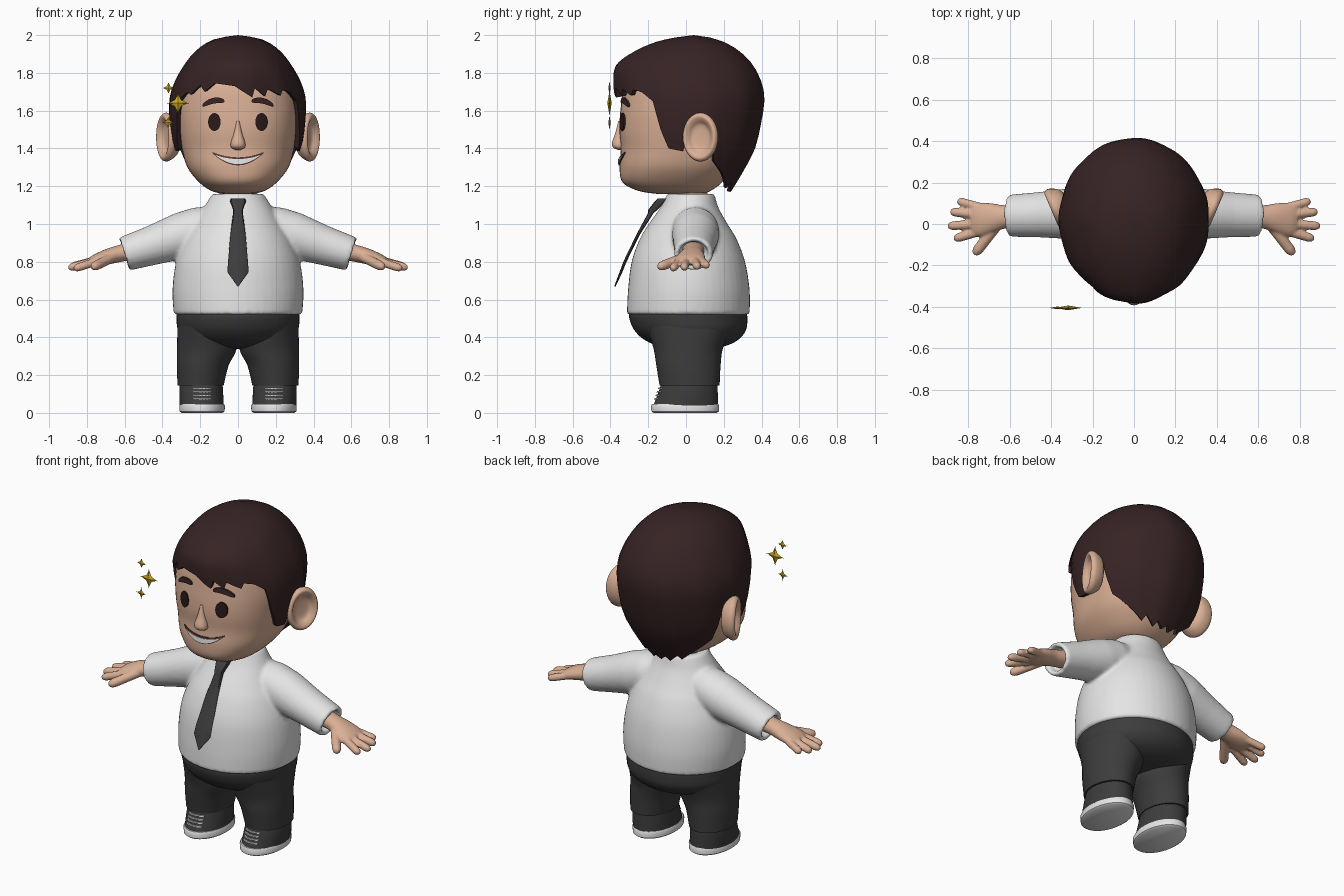
import bpy, bmesh, math
from mathutils import Vector

if "Cube" in bpy.data.objects:
    bpy.data.objects.remove(bpy.data.objects["Cube"])


def material(name, *rgb):
    m = bpy.data.materials.new(name)
    m.use_nodes = True
    m.diffuse_color = (*rgb, 1)
    m.node_tree.nodes["Principled BSDF"].inputs["Base Color"].default_value = (*rgb, 1)
    return m


SKIN = material("skin", .70, .43, .30)
HAIR = material("dark_brown_hair", .038, .017, .018)
EYE = material("eye_brown", .022, .010, .010)
MOUTH = material("mouth_brown", .10, .04, .03)
SHIRT = material("white_cloth", .78, .78, .78)
CHARCOAL = material("charcoal_cloth", .046, .046, .046)
LACE = material("lace_grey", .55, .55, .55)
GOLD = material("gold", .62, .40, .015)


# ---------- helpers ----------
def smooth_keys(keys, steps=5):
    """Catmull-Rom through tuples."""
    out = []
    for i in range(len(keys) - 1):
        p0, p1, p2, p3 = (keys[min(max(i + k, 0), len(keys) - 1)] for k in (-1, 0, 1, 2))
        for s in range(steps):
            t = s / steps
            out.append(tuple(b + .5 * t * (c - a + t * (2*a - 5*b + 4*c - d + t * (3*(b - c) + d - a)))
                             for a, b, c, d in zip(p0, p1, p2, p3)))
    return out + [tuple(keys[-1])]


def bridge(bm, rings, caps=True):
    rows = [[bm.verts.new(p) for p in r] for r in rings]
    n = len(rows[0])
    for a, b in zip(rows, rows[1:]):
        for i in range(n):
            bm.faces.new((a[i], a[(i + 1) % n], b[(i + 1) % n], b[i]))
    if caps:
        bm.faces.new(rows[0])
        bm.faces.new(rows[-1])


def stack(bm, keys, n=48, power=2.0):
    """Upright loft; each key is (z, centre x, half width, front y, back y)."""
    rings = []
    for z, cx, rx, yf, yb in keys:
        ring = []
        for i in range(n):
            a = 2 * math.pi * i / n
            c, s = math.cos(a), math.sin(a)
            c, s = (math.copysign(abs(v) ** (2 / power), v) for v in (c, s))
            ring.append(Vector((cx + rx * c, (yf + yb) / 2 + (yb - yf) / 2 * s, z)))
        rings.append(ring)
    bridge(bm, rings)


def tube(bm, keys, side=1, n=24):
    """Loft along any straight direction; each key is (x, y, z, radius a, radius b)."""
    axis = (Vector(keys[-1][:3]) - Vector(keys[0][:3])).normalized()
    u = Vector((0, 1, 0))
    u = (u - axis * u.dot(axis)).normalized()
    v = axis.cross(u)
    rings = []
    for x, y, z, a, b in keys:
        ring = []
        for i in range(n):
            t = 2 * math.pi * i / n
            p = Vector((x, y, z)) + u * a * math.cos(t) + v * b * math.sin(t)
            ring.append(Vector((p.x * side, p.y, p.z)))
        rings.append(ring)
    bridge(bm, rings)


def finish(bm, name, mat, mirror=False, voxel=0, smoothing=0, angle=40):
    bmesh.ops.remove_doubles(bm, verts=bm.verts, dist=.0002)
    bmesh.ops.recalc_face_normals(bm, faces=bm.faces)
    me = bpy.data.meshes.new(name)
    bm.to_mesh(me)
    bm.free()
    ob = bpy.data.objects.new(name, me)
    bpy.context.collection.objects.link(ob)
    me.materials.append(mat)
    bpy.ops.object.select_all(action='DESELECT')
    ob.select_set(True)
    bpy.context.view_layer.objects.active = ob
    bpy.ops.object.shade_smooth_by_angle(angle=math.radians(angle))
    if mirror:
        ob.modifiers.new("mirror", 'MIRROR').use_mirror_merge = False
    if voxel:
        r = ob.modifiers.new("blend", 'REMESH')
        r.mode, r.voxel_size, r.use_smooth_shade = 'VOXEL', voxel, True
        s = ob.modifiers.new("soften", 'SMOOTH')
        s.factor, s.iterations = .5, smoothing
    return ob


def solid(name, keys, mat, steps=5, n=48, power=2.0, mirror=False):
    bm = bmesh.new()
    stack(bm, smooth_keys(keys, steps), n, power)
    return finish(bm, name, mat, mirror)


def section(dense, z):
    for a, b in zip(dense, dense[1:]):
        if min(a[0], b[0]) <= z <= max(a[0], b[0]) and a[0] != b[0]:
            t = (z - a[0]) / (b[0] - a[0])
            return [p + (q - p) * t for p, q in zip(a, b)]
    return dense[0] if abs(z - dense[0][0]) < abs(z - dense[-1][0]) else dense[-1]


def plate(name, dense, power, cx, half, low, high, mat, lift=.006, mirror=False, n=16):
    """Thin patch hugging the front of a stacked body; low and high are functions of u in -1..1."""
    bm = bmesh.new()
    cols = []
    for i in range(n + 1):
        u = -math.cos(math.pi * i / n)
        col = []
        for j in range(5):
            x, z = cx + half * u, low(u) + (high(u) - low(u)) * j / 4
            _, c, rx, yf, yb = section(dense, z)
            d = (1 - min(1, abs(x - c) / rx) ** power) ** (1 / power)
            col.append(bm.verts.new((x, (yf + yb) / 2 - (yb - yf) / 2 * d - lift, z)))
        cols.append(col)
    for a, b in zip(cols, cols[1:]):
        for j in range(4):
            bm.faces.new((a[j], b[j], b[j + 1], a[j + 1]))
    rim = bmesh.ops.extrude_edge_only(bm, edges=[e for e in bm.edges if e.is_boundary])
    bmesh.ops.translate(bm, vec=(0, lift + .003, 0),
                        verts=[v for v in rim["geom"] if isinstance(v, bmesh.types.BMVert)])
    return finish(bm, name, mat, mirror)


# ---------- head and face ----------
HP = 2.3
head_keys = [(1.158, 0, .07, -.14, .08), (1.175, 0, .14, -.25, .13), (1.22, 0, .205, -.335, .19),
             (1.3, 0, .268, -.352, .25), (1.4, 0, .297, -.345, .29), (1.5, 0, .314, -.353, .32),
             (1.62, 0, .322, -.345, .34), (1.75, 0, .295, -.32, .32), (1.86, 0, .2, -.22, .24),
             (1.92, 0, .08, -.08, .1)]
head = smooth_keys(head_keys)
solid("head", head_keys, SKIN, power=HP)
solid("neck", [(1.08, 0, .1, -.07, .11), (1.13, 0, .1, -.07, .11), (1.2, 0, .105, -.08, .12)], SKIN)
solid("nose", [(1.545, 0, .008, -.358, -.33), (1.48, 0, .022, -.375, -.33), (1.43, 0, .038, -.392, -.32),
               (1.405, 0, .036, -.386, -.32), (1.393, 0, .016, -.362, -.33)], SKIN, n=24)

arc = lambda u: math.sqrt(max(0, 1 - u * u))
plate("eyes", head, HP, .125, .033, lambda u: 1.54 - .047 * arc(u), lambda u: 1.54 + .047 * arc(u),
      EYE, .008, True)
brow = lambda u: 1.652 - .012 * u - .014 * u * u
plate("eyebrows", head, HP, .13, .058, lambda u: brow(u) - .015 * arc(u) ** .6,
      lambda u: brow(u) + .016 * arc(u) ** .6, HAIR, .009, True)
plate("mouth", head, HP, 0, .135, lambda u: 1.31 + .064 * u * u, lambda u: 1.353 + .028 * u * u, MOUTH, .005)
plate("teeth", head, HP, 0, .118, lambda u: 1.317 + .047 * u * u, lambda u: 1.344 + .021 * u * u, SHIRT, .009)

# ears: dished discs turned a little to the front
bm = bmesh.new()
normal = Vector((.92, -.39, 0))
ear = [(-.06, .3), (-.045, .75), (0, 1), (.022, .97), (.03, .85), (.018, .68), (.0, .5), (-.004, .08)]
tube(bm, smooth_keys([(*(Vector((.372, .08, 1.46)) + normal * h), .098 * r, .128 * r) for h, r in ear], 3), n=32)
finish(bm, "ears", SKIN, mirror=True, angle=60)

# ---------- hair: cap whose lower edge follows the fringe, sideburns and nape ----------
hair = smooth_keys([(2.0, 0, .002, .04, .044), (1.985, 0, .1, -.07, .14), (1.96, 0, .165, -.17, .21),
                    (1.91, 0, .23, -.28, .29), (1.84, 0, .285, -.37, .355), (1.75, 0, .335, -.383, .4),
                    (1.65, 0, .362, -.375, .415), (1.5, 0, .355, -.36, .39), (1.4, 0, .335, -.34, .365),
                    (1.3, 0, .29, -.3, .315), (1.15, 0, .2, -.22, .225)])
fringe = [(-50, 1.7), (-45, 1.685), (-36, 1.735), (-30, 1.7), (-21, 1.745), (-3, 1.73), (12, 1.67),
          (15, 1.72), (24, 1.675), (27, 1.715), (39, 1.68), (42, 1.71), (50, 1.7)]
sides = [(50, 1.7), (60, 1.65), (66, 1.5), (72, 1.4), (84, 1.385), (90, 1.5), (108, 1.5), (114, 1.33),
         (135, 1.24), (147, 1.19), (153, 1.22), (165, 1.17), (171, 1.2), (180, 1.17)]


def hair_edge(deg):
    return section(fringe, deg)[1] if abs(deg) <= 50 else section(sides, abs(deg))[1]


def hair_point(deg, z, k):
    _, _, rx, yf, yb = section(hair, z)
    a = math.radians(deg)
    cy = .02 if z < 1.9 else (yf + yb) / 2
    ry = cy - yf if abs(deg) < 90 else yb - cy
    return Vector((k * rx * math.sin(a), cy - k * ry * math.cos(a), z))


bm = bmesh.new()
degs = range(-180, 180, 3)
rings = []
for j in range(1, 17):
    t = j / 16
    rings.append([hair_point(d, 2 - (2 - hair_edge(d)) * t ** 1.5,
                             1 + .008 * t * math.sin(math.radians(d * 11))) for d in degs])
rings.insert(0, [Vector((0, .042, 2))] * len(degs))
for drop, k in ((.005, .92), (.1, .84)):
    rings.append([hair_point(d, hair_edge(d) + drop, k) for d in degs])
bridge(bm, rings, caps=False)
finish(bm, "hair", HAIR, angle=35)

# ---------- shirt: body and hollow-cuffed sleeves blended together ----------
bm = bmesh.new()
stack(bm, smooth_keys([(1.16, 0, .135, -.1, .15), (1.13, 0, .155, -.112, .158), (1.08, 0, .185, -.14, .175),
                       (1.0, 0, .232, -.197, .22), (.92, 0, .282, -.245, .268), (.8, 0, .328, -.288, .313),
                       (.65, 0, .347, -.307, .337), (.52, 0, .34, -.313, .337)]))
sleeve = [(.1, .05, 1.0, .1, .1), (.2, .05, .97, .124, .122), (.3, .05, .937, .124, .124),
          (.45, .045, .888, .11, .105), (.595, .04, .843, .102, .092), (.605, .04, .84, .096, .086),
          (.6, .04, .842, .076, .066), (.55, .04, .857, .072, .062)]
for side in (1, -1):
    tube(bm, sleeve, side, 32)
finish(bm, "shirt", SHIRT, voxel=.011, smoothing=6)

# ---------- hands ----------
bm = bmesh.new()
tube(bm, smooth_keys([(.53, .04, .865, .06, .05), (.62, .035, .845, .056, .045), (.68, .03, .83, .07, .042),
                      (.75, .022, .81, .082, .032), (.785, .02, .80, .07, .02)], 3))
fingers = [((.74, .08, .81), (.853, .112, .777), .021), ((.75, .045, .81), (.888, .06, .772), .022),
           ((.75, 0, .805), (.9, -.01, .767), .022), ((.74, -.035, .805), (.87, -.072, .762), .022),
           ((.66, -.005, .825), (.772, -.148, .77), .026)]
for base, tip, r in fingers:
    base, tip = Vector(base), Vector(tip)
    tube(bm, [(*base.lerp(tip, t), r * k, r * k)
              for t, k in ((0, 1), (.5, 1), (.82, 1), (.93, .8), (.98, .5), (1, .1))], n=16)
finish(bm, "hands", SKIN, mirror=True, voxel=.007, smoothing=3)

# ---------- tie ----------
solid("tie", [(1.135, 0, .038, -.15, -.1), (1.12, 0, .042, -.165, -.11), (1.075, 0, .026, -.2, -.15),
              (1.06, 0, .026, -.2, -.17), (.945, 0, .04, -.262, -.243), (.8, 0, .053, -.332, -.315),
              (.745, 0, .056, -.352, -.337), (.67, 0, .003, -.38, -.372)], CHARCOAL, steps=1, n=8, power=4)

# ---------- trousers, shoes ----------
solid("trouser_seat", [(.54, 0, .325, -.298, .32), (.5, 0, .326, -.3, .325), (.44, 0, .318, -.275, .318),
                       (.39, 0, .28, -.225, .28), (.355, 0, .2, -.15, .21), (.338, 0, .08, -.06, .1)], CHARCOAL)
solid("trouser_legs", [(.46, .165, .155, -.21, .24), (.34, .165, .158, -.172, .195), (.25, .187, .137, -.157, .183),
                       (.145, .198, .122, -.14, .178)], CHARCOAL, mirror=True)
shoe_keys = [(.17, .195, .112, -.125, .165), (.11, .195, .116, -.146, .168), (.04, .192, .117, -.172, .17)]
solid("shoes", shoe_keys, CHARCOAL, mirror=True)
solid("soles", [(0, .19, .108, -.172, .163), (.008, .19, .119, -.183, .174), (.036, .19, .121, -.186, .176),
                (.046, .19, .116, -.18, .171)], SHIRT, steps=1, mirror=True)
for i in range(4):
    z = .074 + .019 * i
    plate(f"shoe_lace_{i + 1}", smooth_keys(shoe_keys), 2, .19, .05, lambda u: z - .0035, lambda u: z + .0035,
          LACE, .009, True, 8)

# ---------- floating sparkles ----------
for i, (x, z, r) in enumerate([(-.318, 1.64, .067), (-.368, 1.72, .037), (-.37, 1.537, .038)]):
    bm = bmesh.new()
    ring = []
    for k in range(16):
        c, s = (f(math.pi * k / 8) for f in (math.cos, math.sin))
        ring.append(bm.verts.new((x + r * c * abs(c) ** 3, -.405, z + r * s * abs(s) ** 3)))
    for y in (-.17 * r, .17 * r):
        mid = bm.verts.new((x, -.405 + y, z))
        for k in range(16):
            bm.faces.new((ring[k], ring[(k + 1) % 16], mid))
    finish(bm, f"sparkle_{i + 1}", GOLD, angle=20)
